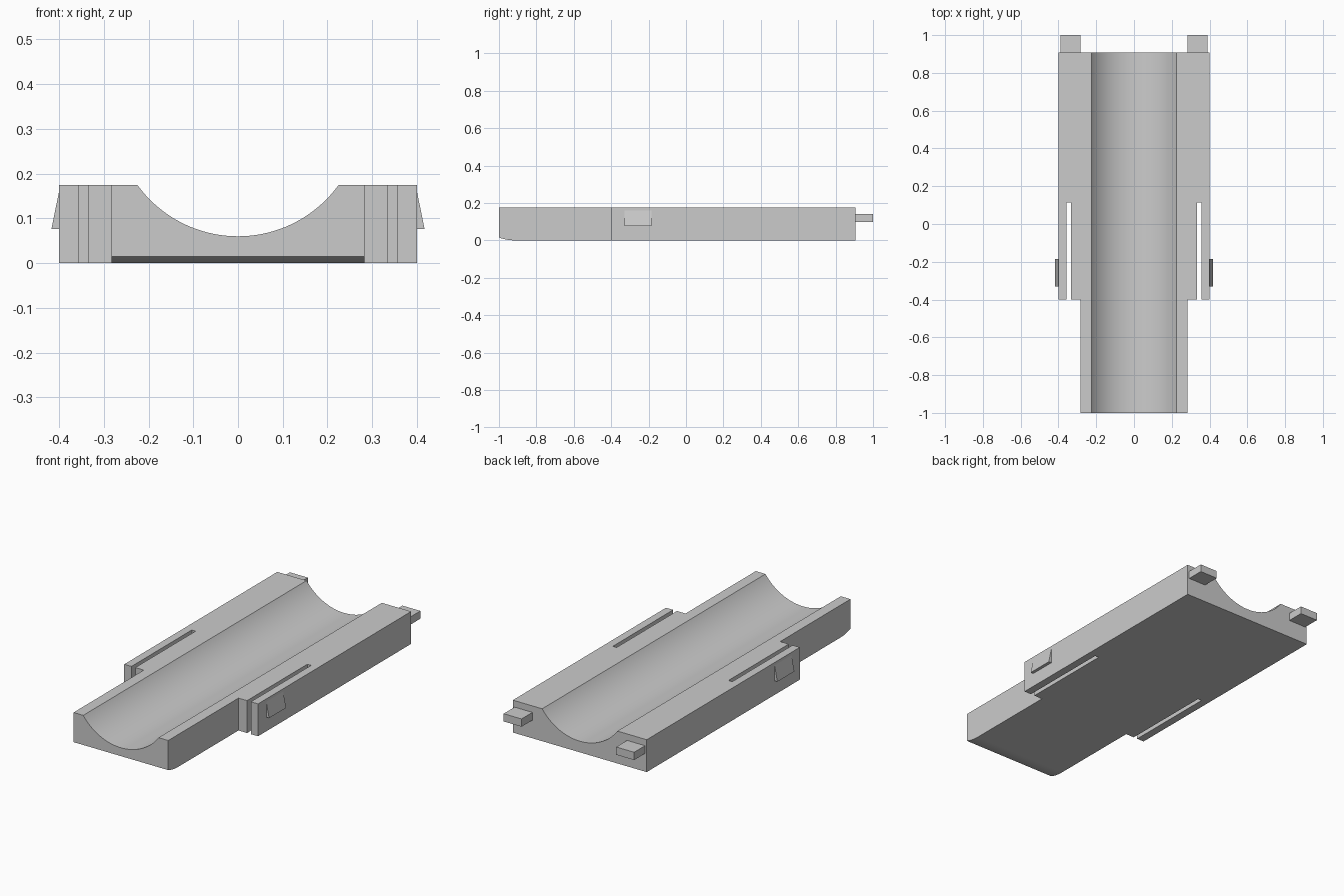
import bpy
import bmesh
import math
from mathutils import Matrix, Vector

cube = bpy.data.objects.get("Cube")
if cube:
    bpy.data.objects.remove(cube)

HEIGHT = 0.175
BACK, STEP, FRONT = 0.907, -0.4, -1.0
WIDE, NARROW = 0.4, 0.283
GROOVE_HALF, GROOVE_FLOOR = 0.225, 0.06

grey = bpy.data.materials.new("light grey plastic")
grey.use_nodes = True
colour = (0.6, 0.6, 0.6, 1)
grey.diffuse_color = colour
grey.node_tree.nodes["Principled BSDF"].inputs["Base Color"].default_value = colour


def prism(name, points, sweep):
    """Sweep a closed 3D outline along a vector."""
    bm = bmesh.new()
    face = bm.faces.new([bm.verts.new(p) for p in points])
    swept = bmesh.ops.extrude_face_region(bm, geom=[face])["geom"]
    moved = [v for v in swept if isinstance(v, bmesh.types.BMVert)]
    bmesh.ops.translate(bm, verts=moved, vec=Vector(sweep))
    bmesh.ops.recalc_face_normals(bm, faces=bm.faces)
    mesh = bpy.data.meshes.new(name)
    bm.to_mesh(mesh)
    bm.free()
    obj = bpy.data.objects.new(name, mesh)
    bpy.context.collection.objects.link(obj)
    mesh.materials.append(grey)
    return obj


def carve(obj, cutter):
    """Cut one solid out of another and discard the cutter."""
    cutter.hide_render = True
    mod = obj.modifiers.new("cut", "BOOLEAN")
    mod.operation = "DIFFERENCE"
    mod.solver = "EXACT"
    mod.object = cutter
    bpy.context.view_layer.objects.active = obj
    bpy.ops.object.modifier_apply(modifier=mod.name)
    bpy.data.objects.remove(cutter)


# Stepped body outline with a snap-arm slot on each side
half = [(NARROW, FRONT), (NARROW, STEP), (0.334, STEP), (0.334, 0.115),
        (0.357, 0.115), (0.357, STEP), (WIDE, STEP), (WIDE, BACK)]
outline = half + [(-x, y) for x, y in reversed(half)]
body = prism("body", [(x, y, 0) for x, y in outline], (0, 0, HEIGHT))

# Round channel along the whole length
depth = HEIGHT - GROOVE_FLOOR
radius = (GROOVE_HALF ** 2 + depth ** 2) / (2 * depth)
centre = GROOVE_FLOOR + radius
circle = [(radius * math.sin(a), -1.2, centre - radius * math.cos(a))
          for a in (math.tau * i / 128 for i in range(128))]
carve(body, prism("channel_cutter", circle, (0, 2.4, 0)))

# Gently curved lead-in under the front end
curve = []
for i in range(9):
    t = i / 8
    curve.append((-0.5, -0.915 - 0.085 * t, 0.015 * t * t))
curve += [(-0.5, -1.05, 0.015), (-0.5, -1.05, -0.05), (-0.5, -0.915, -0.05)]
carve(body, prism("lead_in_cutter", curve, (1, 0, 0)))

bpy.ops.object.select_all(action="DESELECT")
body.select_set(True)
bpy.context.view_layer.objects.active = body
bpy.ops.object.shade_smooth_by_angle(angle=math.radians(25))

# Mirrored snap catches and rear locating tabs
for side, s in (("left", 1), ("right", -1)):
    wedge = [(s * WIDE, -0.33, 0.16), (s * 0.417, -0.33, 0.076),
             (s * WIDE, -0.33, 0.076)]
    prism(side + "_snap_catch", wedge, (0, 0.145, 0))
    tab = [(s * x, BACK, z) for x, z in
           ((0.283, 0.098), (0.39, 0.098), (0.39, 0.14), (0.283, 0.14))]
    prism(side + "_rear_tab", tab, (0, 1 - BACK, 0))
